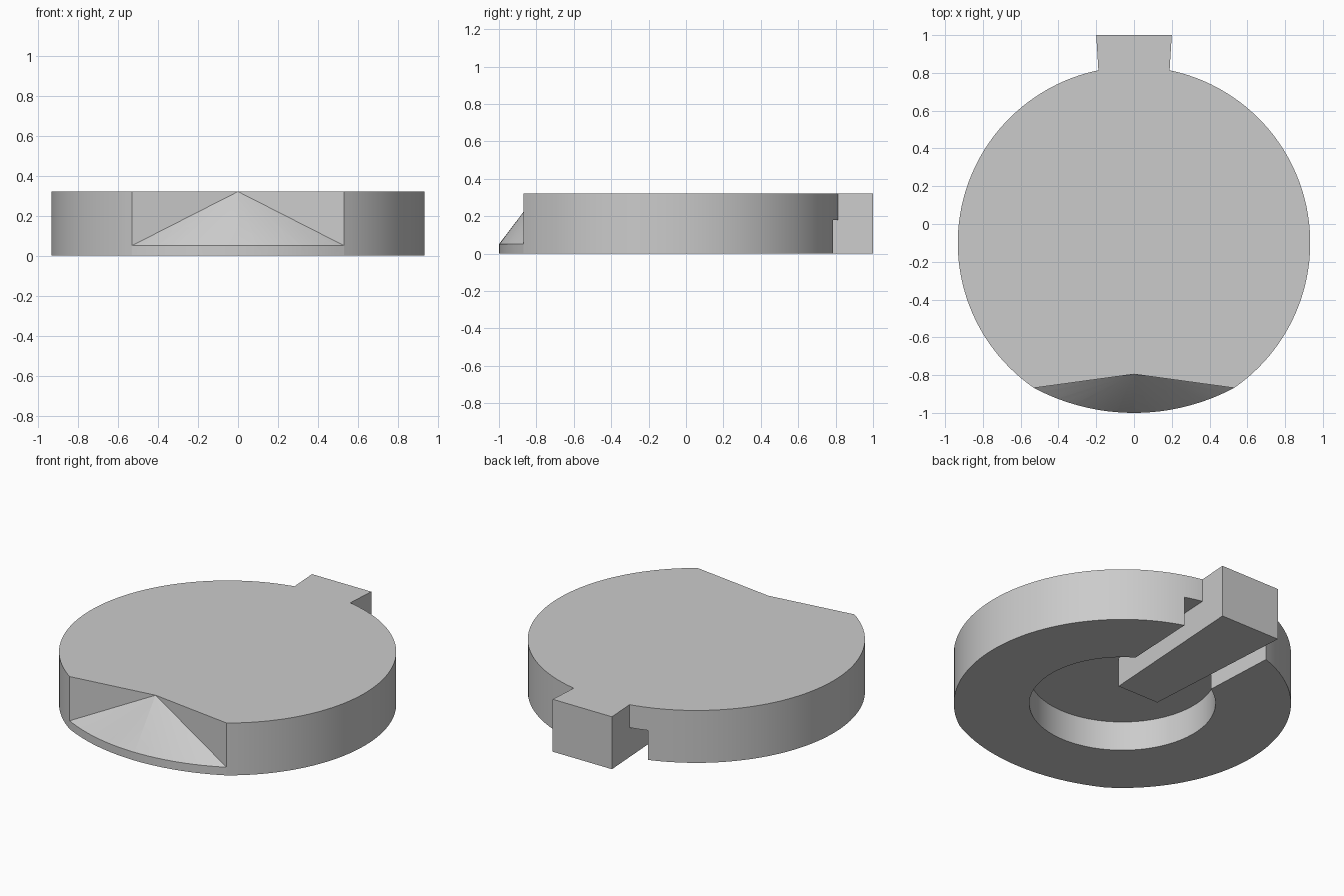
import bpy, bmesh, math
from mathutils import Vector

if "Cube" in bpy.data.objects:
    bpy.data.objects.remove(bpy.data.objects["Cube"])

HEIGHT, RADIUS, CENTRE_Y = 0.32, 0.933, -0.10
RECESS_TOP = 0.18

grey = bpy.data.materials.new("plain grey")
grey.use_nodes = True
grey.diffuse_color = (0.6, 0.6, 0.6, 1)
grey.node_tree.nodes["Principled BSDF"].inputs["Base Color"].default_value = (0.6, 0.6, 0.6, 1)


def arc(radius, cy, start, end, steps):
    """Points along an arc about (0, cy), angles in degrees."""
    angles = [math.radians(start + (end - start) * i / steps) for i in range(steps + 1)]
    return [(radius * math.cos(a), cy + radius * math.sin(a)) for a in angles]


def solid(name, lower, top):
    """Prism from a loop of lower points up to a flat top."""
    bm = bmesh.new()
    low = [bm.verts.new(p) for p in lower]
    high = [bm.verts.new((p[0], p[1], top)) for p in lower]
    n = len(low)
    for i in range(n):
        j = (i + 1) % n
        bm.faces.new((low[i], low[j], high[j], high[i]))
    bm.faces.new(high)
    # A sloped floor is fanned from its first point
    if len({round(p[2], 4) for p in lower}) > 1:
        for i in range(1, n - 1):
            bm.faces.new((low[0], low[i + 1], low[i]))
    else:
        bm.faces.new(low[::-1])
    bmesh.ops.recalc_face_normals(bm, faces=bm.faces)
    mesh = bpy.data.meshes.new(name)
    bm.to_mesh(mesh)
    bm.free()
    mesh.materials.append(grey)
    obj = bpy.data.objects.new(name, mesh)
    bpy.context.collection.objects.link(obj)
    return obj


def flat(points, z):
    return [(x, y, z) for x, y in points]


def combine(target, tool, operation):
    """Apply a boolean and discard the tool object."""
    mod = target.modifiers.new(tool.name, 'BOOLEAN')
    mod.operation, mod.solver, mod.object = operation, 'EXACT', tool
    bpy.context.view_layer.objects.active = target
    bpy.ops.object.modifier_apply(modifier=mod.name)
    bpy.data.objects.remove(tool)


# Round body with a slightly flatter front edge
corner = 0.53
side = math.degrees(math.asin(corner / RADIUS))
chord_y = CENTRE_Y - RADIUS * math.cos(math.radians(side))
sag = chord_y + 1
front_r = (corner ** 2 + sag ** 2) / (2 * sag)
front_half = math.degrees(math.asin(corner / front_r))
rim = arc(RADIUS, CENTRE_Y, side - 90, 270 - side, 112)
lip = arc(front_r, front_r - 1, -90 - front_half, -90 + front_half, 24)
body = solid("disc_body", flat(rim + lip[1:-1], 0), HEIGHT)

# Underside: round recess and the flared slot leading out of it
recess = solid("recess_cutter", flat(arc(0.515, CENTRE_Y, 0, 357, 119), -0.1), RECESS_TOP)
combine(body, recess, 'DIFFERENCE')
slot_plan = [(-0.255, 0), (0.255, 0), (0.31, 1.1), (-0.31, 1.1)]
combine(body, solid("slot_cutter", flat(slot_plan, -0.1), RECESS_TOP), 'DIFFERENCE')

# Front notch: conical floor falling from the top face to the lip
apex = Vector((0, -0.795, HEIGHT))
floor = [apex + (Vector((x, y, 0.05)) - apex) * 1.3 for x, y in lip]
combine(body, solid("notch_cutter", [tuple(apex)] + [tuple(p) for p in floor], 0.5), 'DIFFERENCE')

# Tapered bar running from the recess out to the rear tab
bar_plan = [(-0.14, 0.034), (0.14, 0.034), (0.2, 1), (-0.2, 1)]
combine(body, solid("rear_bar", flat(bar_plan, 0), HEIGHT), 'UNION')

bpy.ops.object.select_all(action='DESELECT')
body.select_set(True)
bpy.context.view_layer.objects.active = body
bpy.ops.object.shade_smooth_by_angle(angle=math.radians(25))
